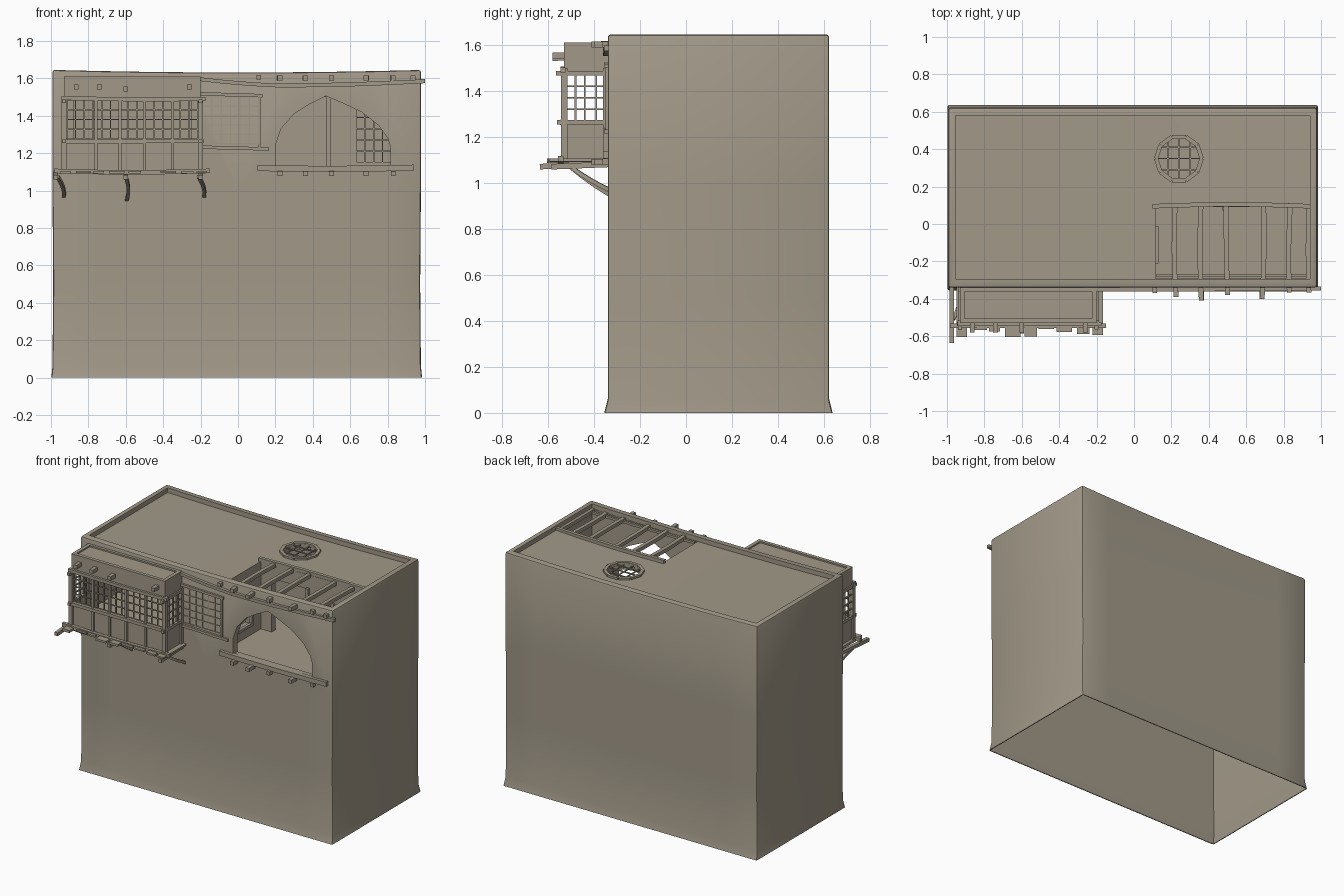
import bpy, bmesh, math, random
from mathutils import Vector

if "Cube" in bpy.data.objects:
    bpy.data.objects.remove(bpy.data.objects["Cube"])
random.seed(4)

mat = bpy.data.materials.new("weathered_clay")
mat.diffuse_color = (0.36, 0.32, 0.25, 1)
mat.use_nodes = True
mat.node_tree.nodes["Principled BSDF"].inputs["Base Color"].default_value = mat.diffuse_color

def sag(x, z):
    return z - 0.014 * max(0, 1 - x * x) * (z > 1.5)

def finish(bm, name):
    bmesh.ops.recalc_face_normals(bm, faces=bm.faces)
    me = bpy.data.meshes.new(name)
    bm.to_mesh(me)
    bm.free()
    ob = bpy.data.objects.new(name, me)
    me.materials.append(mat)
    bpy.context.collection.objects.link(ob)
    return ob

def add_box(bm, x0, x1, y0, y1, z0, z1):
    vs = bmesh.ops.create_cube(bm, size=1)["verts"]
    for v in vs:
        v.co = Vector((x0 if v.co.x < 0 else x1, y0 if v.co.y < 0 else y1, z0 if v.co.z < 0 else z1))

def box(name, *b, cuts=False):
    bm = bmesh.new()
    add_box(bm, *b)
    if cuts:
        slice_x(bm)
        for v in bm.verts:
            v.co.z = sag(v.co.x, v.co.z)
    return finish(bm, name)

def slice_x(bm):
    for i in range(-3, 4):
        bmesh.ops.bisect_plane(bm, geom=bm.verts[:] + bm.edges[:] + bm.faces[:],
                               plane_co=(i * 0.25, 0, 0), plane_no=(1, 0, 0))

def shell_box(name, inset, z0, z1, bevel=0):
    """Building block with flared skirt and gently pinched sides."""
    bm = bmesh.new()
    add_box(bm, -0.992 + inset, 0.978 - inset, -0.34 + inset, 0.622 - inset, z0, z1)
    if bevel:
        es = [e for e in bm.edges if not all(v.co.z < 0.01 for v in e.verts)]
        bmesh.ops.bevel(bm, geom=es, offset=bevel, segments=2, affect='EDGES', profile=0.5)
    for z in (0.06, 0.5, 1.0):
        bmesh.ops.bisect_plane(bm, geom=bm.verts[:] + bm.edges[:] + bm.faces[:],
                               plane_co=(0, 0, z), plane_no=(0, 0, 1))
    slice_x(bm)
    for v in bm.verts:
        if v.co.z < 0.03:
            v.co.y += 0.015 if v.co.y > 0.14 else -0.015
            v.co.x += 0.006 * (1 if v.co.x > 0.9 else -1 if v.co.x < -0.9 else 0)
        elif abs(v.co.z - 0.5) < 0.01 and abs(v.co.x) > 0.9:
            v.co.x -= math.copysign(0.004, v.co.x)
        v.co.z = sag(v.co.x, v.co.z)
    return finish(bm, name)

def prism(name, pts, y0, y1):
    """Front outline (x, z) pushed through y."""
    bm = bmesh.new()
    f = bm.faces.new([bm.verts.new((x, y0, z)) for x, z in pts])
    r = bmesh.ops.extrude_face_region(bm, geom=[f])
    for v in r["geom"]:
        if isinstance(v, bmesh.types.BMVert):
            v.co.y = y1
    return finish(bm, name)

def beam(bm, p0, p1, w, bend=(0, 0, 0), n=1):
    """Square timber between two points, optionally bowed."""
    p0, p1, bend = Vector(p0), Vector(p1), Vector(bend)
    d = (p1 - p0).normalized()
    side = d.cross(Vector((0, 0, 1)) if abs(d.z) < 0.9 else Vector((0, 1, 0))).normalized() * w / 2
    up = d.cross(side).normalized() * w / 2
    rings = []
    for i in range(n + 1):
        t = i / n
        c = p0.lerp(p1, t) + bend * math.sin(math.pi * t)
        rings.append([bm.verts.new(c + a * side + b * up) for a, b in ((-1, -1), (1, -1), (1, 1), (-1, 1))])
    for a, b in zip(rings, rings[1:]):
        for k in range(4):
            bm.faces.new((a[k], a[(k + 1) % 4], b[(k + 1) % 4], b[k]))
    bm.faces.new(rings[0])
    bm.faces.new(rings[-1])

def beams(name, specs):
    bm = bmesh.new()
    for s in specs:
        beam(bm, *s)
    return finish(bm, name)

def cut(target, cutter):
    cutter.hide_render = True
    m = target.modifiers.new("cut", 'BOOLEAN')
    m.operation, m.solver, m.object = 'DIFFERENCE', 'EXACT', cutter
    bpy.context.view_layer.objects.active = target
    bpy.ops.object.modifier_apply(modifier=m.name)
    bpy.data.objects.remove(cutter)

# main building, hollow below and with rooms on the upper floor
house = shell_box("house_walls", 0, 0, 1.645, bevel=0.012)
cut(house, shell_box("cavity", 0.006, -0.001, 1.07))
cut(house, box("roof_recess", -0.955, 0.94, -0.295, 0.58, 1.612, 1.8, cuts=True))
cut(house, box("back_room", -0.95, 0.935, 0.13, 0.58, 1.12, 1.56))
cut(house, box("front_room", -0.95, 0.07, -0.295, 0.2, 1.12, 1.56))
cut(house, box("terrace", 0.115, 0.937, -0.292, 0.09, 1.122, 1.75))
cut(house, box("doorway", 0.2, 0.475, 0.0, 0.2, 1.122, 1.5))
cut(house, box("back_window", 0.63, 0.82, 0.0, 0.2, 1.15, 1.45))
cut(house, box("side_window", 0.0, 0.2, -0.2, -0.02, 1.2, 1.45))
cut(house, box("bay_opening", -0.88, -0.25, -0.5, -0.2, 1.122, 1.5))
arch = [(0.2, 1.13), (0.2, 1.24), (0.23, 1.33), (0.3, 1.41), (0.38, 1.46), (0.47, 1.505), (0.56, 1.467),
        (0.66, 1.42), (0.75, 1.35), (0.8, 1.28), (0.815, 1.235), (0.815, 1.13)]
cut(house, prism("arch_opening", arch, -0.5, -0.2))
bm = bmesh.new()
bmesh.ops.create_cone(bm, cap_ends=True, segments=10, radius1=0.115, radius2=0.115, depth=0.5)
bmesh.ops.translate(bm, verts=bm.verts, vec=(0.24, 0.35, 1.6))
cut(house, finish(bm, "skylight_hole"))

# skylight ring and bars
ring = []
for i in range(10):
    a, b = (math.tau * k / 10 for k in (i, i + 1))
    ring.append(((0.24 + 0.122 * math.cos(a), 0.35 + 0.122 * math.sin(a), 1.602),
                 (0.24 + 0.122 * math.cos(b), 0.35 + 0.122 * math.sin(b), 1.602), 0.022))
for o in (-0.06, 0, 0.06):
    h = math.sqrt(0.115 ** 2 - o * o)
    ring.append(((0.24 + o, 0.35 - h, 1.598), (0.24 + o, 0.35 + h, 1.598), 0.007))
    ring.append(((0.24 - h, 0.35 + o, 1.598), (0.24 + h, 0.35 + o, 1.598), 0.007))
beams("skylight_frame", ring)

# terrace roof beams poking through the front wall
xs = [(0.225, -0.39), (0.36, -0.41), (0.5, -0.38), (0.685, -0.40), (0.83, -0.365), (0.935, -0.365)]
rafters = [((x, y, 1.602), (x + random.uniform(-0.01, 0.01), 0.1, 1.6), 0.026, (random.uniform(-.01, .01), 0, 0), 4)
           for x, y in xs]
rafters += [((0.11, -0.37, 1.605), (0.11, -0.33, 1.605), 0.024),
            ((0.1, 0.095, 1.61), (0.94, 0.095, 1.615), 0.024, (0, 0.01, 0), 5),
            ((0.12, -0.275, 1.595), (0.93, -0.275, 1.595), 0.016)]
beams("terrace_rafters", rafters)

# long front beam, arch sill and pegs
beams("front_beam", [((-0.2, -0.35, 1.595), (0.2, -0.35, 1.562), 0.02, (0, 0, -0.004), 4),
                     ((0.2, -0.35, 1.562), (1.0, -0.345, 1.585), 0.022, (0, 0, -0.006), 5)])
beams("arch_sill", [((0.105, -0.345, 1.12), (0.94, -0.345, 1.122), 0.032, (0, 0, -0.005), 6)])
beams("sill_pegs", [((x, -0.3, 1.092), (x, y, 1.09), 0.026) for x, y in xs[:5]])

# terrace back wall: door post and lattice
def lattice(name, x0, x1, z0, z1, nx, nz, y, w=0.007):
    sp = [((x0 + (x1 - x0) * i / nx, y, z0), (x0 + (x1 - x0) * i / nx, y, z1), w) for i in range(nx + 1)]
    sp += [((x0, y, z0 + (z1 - z0) * i / nz), (x1, y, z0 + (z1 - z0) * i / nz), w) for i in range(nz + 1)]
    return beams(name, sp)

beams("door_post", [((0.485, 0.085, 1.12), (0.485, 0.085, 1.51), 0.024)])
lattice("back_window_lattice", 0.63, 0.82, 1.15, 1.45, 4, 5, 0.1)
beams("side_window_frame", [((0.12, a, c), (0.12, b, d), 0.02) for a, b, c, d in
      ((-0.2, -0.02, 1.2, 1.2), (-0.2, -0.02, 1.45, 1.45), (-0.2, -0.2, 1.19, 1.46), (-0.02, -0.02, 1.19, 1.46))])

# flat window beside the bay
lattice("wall_window_lattice", -0.19, 0.11, 1.25, 1.5, 6, 5, -0.341)
beams("wall_window_frame", [((-0.2, -0.345, 1.232), (0.165, -0.345, 1.222), 0.018),
                            ((-0.2, -0.345, 1.517), (0.13, -0.345, 1.507), 0.018),
                            ((0.115, -0.343, 1.23), (0.115, -0.343, 1.51), 0.012)])

# bay: hood, lower panels, floor
X0, X1, Y0 = -0.93, -0.2, -0.53
hood = box("bay_hood", X0, X1, Y0, -0.335, 1.485, 1.61)
cut(hood, box("hood_recess", X0 + 0.025, X1 - 0.025, Y0 + 0.025, -0.36, 1.6, 1.7))
cut(hood, box("hood_inside", X0 + 0.02, X1 - 0.02, Y0 + 0.02, -0.33, 1.4, 1.57))
bm = bmesh.new()
add_box(bm, X0, X1, Y0 + 0.005, Y0 + 0.02, 1.11, 1.265)
for x in (X0, X1 - 0.015):
    add_box(bm, x, x + 0.015, Y0 + 0.005, -0.335, 1.11, 1.265)
add_box(bm, X0, X1, Y0 + 0.005, -0.335, 1.105, 1.125)
finish(bm, "bay_panels")

# bay posts, rails and mullions
fr = [((x, Y0, 1.09), (x, Y0, 1.5), 0.028) for x in (X0, X1)]
fr += [((x, -0.35, 1.09), (x, -0.35, 1.5), 0.022) for x in (X0, X1)]
fr += [((x, Y0, 1.11), (x, Y0, 1.49), 0.016) for x in (-0.76, -0.63, -0.5, -0.35)]
fr += [((-0.945, Y0 - .005, 1.495), (-0.175, Y0 - .005, 1.49), 0.022, (0, 0, -0.005), 4),
       ((-0.945, Y0 - .005, 1.262), (-0.185, Y0 - .005, 1.265), 0.022),
       ((-0.985, Y0 - .015, 1.105), (-0.15, Y0 - .015, 1.105), 0.024, (0, 0, -0.008), 4)]
for x in (X0, X1):
    fr += [((x, -0.565, 1.477), (x, -0.335, 1.477), 0.02), ((x, -0.56, 1.263), (x, -0.335, 1.263), 0.02)]
beams("bay_frame", fr)

# bay lattices
lattice("bay_front_lattice", X0 + 0.015, X1 - 0.015, 1.275, 1.485, 15, 4, Y0 + 0.01)
side = []
for x in (X0, X1):
    side += [((x, y, 1.27), (x, y, 1.48), 0.008) for y in (-0.48, -0.44, -0.39)]
    side += [((x, Y0, z), (x, -0.34, z), 0.008) for z in (1.32, 1.37, 1.42)]
beams("bay_side_lattice", side)
beams("hood_pegs", [((x, -0.5, 1.555 - 0.01 * k), (x, -0.58, 1.553 - 0.01 * k), 0.026)
                    for x, k in ((-0.865, 0), (-0.74, 0), (-0.6, 1), (-0.26, 0))])

# platform boards under the bay, carrying beams and curved struts
bm = bmesh.new()
x = -0.95
while x < -0.2:
    w = random.uniform(0.05, 0.085)
    add_box(bm, x, x + w, random.uniform(-0.61, -0.555), -0.34, 1.085 + random.uniform(0, .01), 1.105)
    x += w + random.uniform(0.006, 0.03)
finish(bm, "platform_boards")
beams("platform_beams", [((-0.975, -0.635, 1.07), (-0.975, -0.335, 1.09), 0.024),
                         ((-0.6, -0.585, 1.07), (-0.6, -0.335, 1.08), 0.024),
                         ((-0.2, -0.585, 1.07), (-0.2, -0.335, 1.08), 0.024)])
beams("bay_struts", [((a, -0.51, 1.075), (b, -0.335, z), 0.018, (0.012, 0, -0.006), 6)
                     for a, b, z in ((-0.965, -0.93, 0.97), (-0.6, -0.595, 0.95), (-0.21, -0.18, 0.97))])

for ob in bpy.context.scene.objects:
    ob.select_set(True)
bpy.context.view_layer.objects.active = house
bpy.ops.object.shade_smooth_by_angle(angle=math.radians(25))
